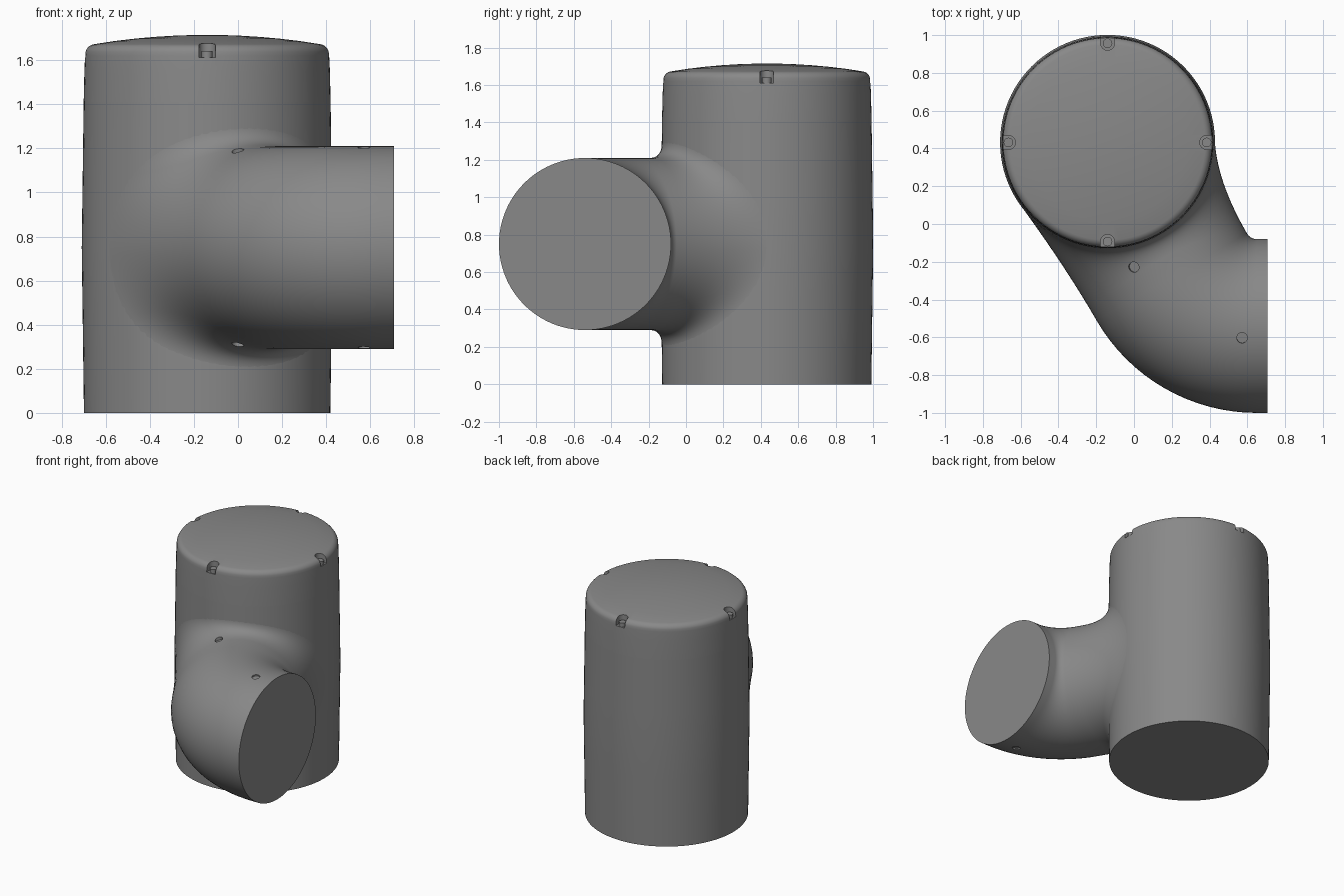
import bpy, bmesh
from math import sin, cos, pi, radians, sqrt
from mathutils import Vector

if "Cube" in bpy.data.objects:
    bpy.data.objects.remove(bpy.data.objects["Cube"])

CX, CY, CZ = -0.14, 0.432, 0.75      # body axis and pipe height
SEG = 96
UP = Vector((0, 0, 1))

# Dark grey plastic
dark = bpy.data.materials.new("dark_grey")
dark.diffuse_color = (0.25, 0.25, 0.25, 1)
dark.use_nodes = True
dark.node_tree.nodes["Principled BSDF"].inputs["Base Color"].default_value = dark.diffuse_color


def finish(name, bm):
    bmesh.ops.recalc_face_normals(bm, faces=bm.faces[:])
    me = bpy.data.meshes.new(name)
    bm.to_mesh(me)
    bm.free()
    me.materials.append(dark)
    ob = bpy.data.objects.new(name, me)
    bpy.context.collection.objects.link(ob)
    return ob


def skin(name, rings, start=None, end=None):
    """Loft closed rings; each end is a flat cap or a fan to a point."""
    bm = bmesh.new()
    vr = [[bm.verts.new(p) for p in r] for r in rings]
    n = len(rings[0])
    for a, b in zip(vr, vr[1:]):
        for i in range(n):
            j = (i + 1) % n
            bm.faces.new((a[i], a[j], b[j], b[i]))
    for ring, tip in ((vr[0], start), (vr[-1], end)):
        if tip is None:
            bm.faces.new(ring)
        else:
            t = bm.verts.new(tip)
            for i in range(n):
                bm.faces.new((ring[i], ring[(i + 1) % n], t))
    return finish(name, bm)


def circle(r, z, x=CX, y=CY, n=SEG):
    return [Vector((x + r * cos(2 * pi * i / n), y + r * sin(2 * pi * i / n), z))
            for i in range(n)]


def activate(ob):
    bpy.ops.object.select_all(action='DESELECT')
    ob.select_set(True)
    bpy.context.view_layer.objects.active = ob


def smooth(ob):
    activate(ob)
    bpy.ops.object.shade_smooth_by_angle(angle=radians(32))


def cut(ob, cutter):
    m = ob.modifiers.new("cut", 'BOOLEAN')
    m.operation = 'DIFFERENCE'
    m.solver = 'EXACT'
    m.object = cutter
    activate(ob)
    bpy.ops.object.modifier_apply(modifier=m.name)
    bpy.data.objects.remove(cutter, do_unlink=True)


def body_radius(z):
    return 0.569 - 0.010 * abs(z - CZ) / 0.75


# Body: barrel slightly widest at mid height
body = skin("body", [circle(body_radius(z), z) for z in (0, 0.25, 0.5, 0.75, 1.0, 1.2, 1.41)])
smooth(body)

# Lid: rounded rim and shallow dome, flush with the body
lid_profile = [(body_radius(1.41), 1.41), (0.557, 1.55), (0.554, 1.62)]
for k in range(1, 7):
    a = k / 6 * radians(80)
    lid_profile.append((0.509 + 0.045 * cos(a), 1.628 + 0.045 * sin(a)))
for r in (0.42, 0.33, 0.24, 0.15, 0.07):
    lid_profile.append((r, 1.715 - 0.042 * (r / 0.516) ** 2))
lid = skin("lid", [circle(r, z) for r, z in lid_profile], end=(CX, CY, 1.715))

# Four open slots in the rim, each with a screw
for q in range(4):
    d = Vector((cos(q * pi / 2), sin(q * pi / 2), 0))
    s = Vector((-d.y, d.x, 0))
    c = Vector((CX, CY, 0)) + d * 0.525
    u_shape = [c + 0.037 * (s * cos(a) - d * sin(a)) for a in [pi * i / 16 for i in range(17)]]
    u_shape += [c - s * 0.037 + d * 0.1, c + s * 0.037 + d * 0.1]
    cut(lid, skin("slot_cutter", [[p + UP * z for p in u_shape] for z in (1.612, 1.8)]))
    smooth(skin("screw", [circle(0.025, z, c.x, c.y, 24) for z in (1.60, 1.641)]))
smooth(lid)

# Pipe elbow: 60 degree bend
BEND, RB, RP = Vector((0.65, -0.02, CZ)), 0.52, 0.46
angles = [2 * pi * i / SEG for i in range(SEG)]
rings = []


def elbow_ring(a, shift=0.0):
    u = Vector((sin(a), cos(a), 0))
    c = BEND - u * RB + Vector((shift, 0, 0))
    return [c + RP * (u * cos(t) + UP * sin(t)) for t in angles]


rings.append(elbow_ring(0, 0.057))
for k in range(17):
    rings.append(elbow_ring(radians(60) * k / 16))

# Flared fillet from the elbow end onto the body
d = Vector((-0.5, sqrt(0.75), 0))
curves = []
for t, p0 in zip(angles, rings[-1]):
    phi = radians(289 + 73 * cos(t))
    z = CZ + 0.56 * sin(t)
    n = Vector((cos(phi), sin(phi), 0))
    p3 = Vector((CX, CY, z)) + n * (body_radius(z) - 0.001)
    p0 = p0 + d * 0.09 * sin(t) ** 2
    c = p0 + d * max(0.02, (p3 - p0).dot(n) / d.dot(n))
    k = 0.67 + 0.05 * abs(sin(t))
    p1, p2 = p0.lerp(c, k), p3.lerp(c, k)
    curves.append([p0 * (1 - w) ** 3 + p1 * 3 * w * (1 - w) ** 2
                   + p2 * 3 * w * w * (1 - w) + p3 * w ** 3
                   for w in [i / 14 for i in range(15)]])
for i in range(1, 15):
    rings.append([cv[i] for cv in curves])
elbow = skin("pipe_elbow", rings, end=(CX, CY, CZ))

# Round recesses above and below the elbow
for x, y, off in ((0.0, -0.228, -0.145), (0.572, -0.603, -0.06)):
    u = Vector((0.866, 0.5, 0)) if x < 0.3 else Vector((0.12, 0.99, 0))
    for side in (1, -1):
        nrm = (u * off + UP * side * sqrt(RP ** 2 - off ** 2)).normalized()
        p = Vector((x, y, CZ + side * sqrt(RP ** 2 - off ** 2)))
        e1 = nrm.cross(Vector((1, 0, 0))).normalized()
        e2 = nrm.cross(e1)
        cut(elbow, skin("recess_cutter", [
            [p + nrm * h + 0.028 * (e1 * cos(a) + e2 * sin(a))
             for a in [2 * pi * i / 24 for i in range(24)]] for h in (-0.012, 0.05)]))
smooth(elbow)
